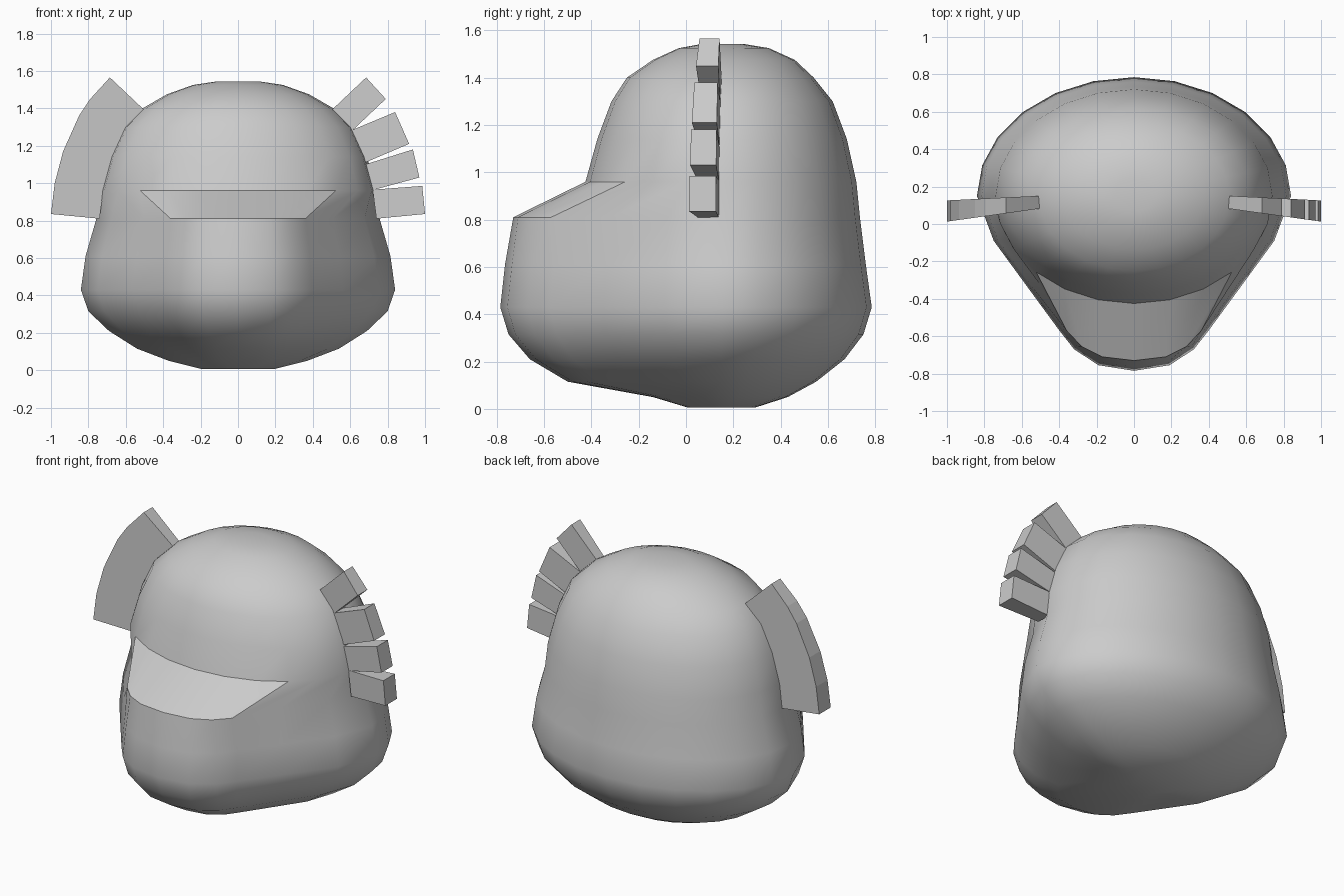
import bpy, bmesh
from math import sin, cos, pi, radians

cube = bpy.data.objects.get("Cube")
if cube:
    bpy.data.objects.remove(cube, do_unlink=True)

grey = bpy.data.materials.new("plain grey")
grey.use_nodes = True
grey.diffuse_color = (0.6, 0.6, 0.6, 1)
grey.node_tree.nodes["Principled BSDF"].inputs["Base Color"].default_value = (0.6, 0.6, 0.6, 1)

MID_Y = 0.15   # depth of the widest line
HALF = 12      # steps from front centre to back centre


def make_object(name, bm):
    bmesh.ops.recalc_face_normals(bm, faces=bm.faces)
    mesh = bpy.data.meshes.new(name)
    bm.to_mesh(mesh)
    bm.free()
    mesh.materials.append(grey)
    obj = bpy.data.objects.new(name, mesh)
    bpy.context.collection.objects.link(obj)
    return obj


# Half outline of the snout and cheeks at their fullest, from the front centre
SNOUT = [(0, -.785), (.19, -.755), (.32, -.67), (.395, -.575), (.56, -.35), (.75, -.09)]
BROW = [(0, -.73), (.17, -.71), (.28, -.655), (.36, -.57)]


def half_ring(width, front, back, snout):
    pts = []
    for k in range(HALF + 1):
        a = pi * k / HALF
        if k < 6 and snout:
            x, y = SNOUT[k]
            pts.append((x * width / .84, MID_Y + (y - MID_Y) * (MID_Y - front) / .935))
        else:
            depth = MID_Y - front if k < 6 else back - MID_Y
            pts.append((width * sin(a), MID_Y - depth * cos(a)))
    return pts


# Helmet levels: height, half width, front, back, has snout
LEVELS = [
    (.005, .19, .01, .29, True), (.05, .37, -.14, .43, True),
    (.115, .54, -.5, .55, True), (.21, .69, -.66, .67, True),
    (.315, .8, -.75, .75, True), (.43, .84, -.785, .785, True),
    (.61, .815, -.765, .76, True), (.81, .757, -.73, .735, True),
    (.96, .74, -.425, .72, False), (1.14, .69, -.375, .68, False),
    (1.3, .615, -.315, .62, False), (1.4, .51, -.25, .54, False),
    (1.475, .38, -.14, .46, False), (1.525, .24, -.03, .35, False),
    (1.543, .12, .07, .24, False),
]

bm = bmesh.new()
rings = []
for z, width, front, back, snout in LEVELS:
    half = half_ring(width, front, back, snout)
    if z == .81:
        half[:len(BROW)] = BROW
    outline = half + [(-x, y) for x, y in half[-2:0:-1]]
    rings.append([bm.verts.new((x, y, z)) for x, y in outline])

shelf = set()
count = 2 * HALF
for level, (low, high) in enumerate(zip(rings, rings[1:])):
    for k in range(count):
        n = (k + 1) % count
        face = bm.faces.new((low[k], low[n], high[n], high[k]))
        # Sloping shelf over the snout
        if LEVELS[level][0] == .81 and (k < 3 or k >= count - 3):
            shelf.add(face)
bm.faces.new(rings[0])
bm.faces.new(rings[-1])
for edge in bm.edges:
    if sum(f in shelf for f in edge.link_faces) == 1:
        edge.smooth = False
helmet = make_object("helmet", bm)
bpy.ops.object.select_all(action='DESELECT')
bpy.context.view_layer.objects.active = helmet
helmet.select_set(True)
bpy.ops.object.shade_smooth_by_angle(angle=radians(60), keep_sharp_edges=True)
helmet.select_set(False)


# Flat fins, swept slightly forward toward their outer edge
def fin(name, outer, inner, side):
    bm = bmesh.new()
    layers = []
    for start, slope in ((.08, -.14), (.15, -.05)):
        layers.append([[bm.verts.new((side * x, start + slope * (x - .52), z))
                        for x, z in row] for row in (outer, inner)])
    (fo, fi), (bo, bi) = layers
    for i in range(len(outer) - 1):
        j = i + 1
        for quad in ((fo[i], fo[j], fi[j], fi[i]), (bo[i], bo[j], bi[j], bi[i]),
                     (fo[i], fo[j], bo[j], bo[i]), (fi[i], fi[j], bi[j], bi[i])):
            bm.faces.new(quad)
    for i in (0, -1):
        bm.faces.new((fo[i], bo[i], bi[i], fi[i]))
    make_object(name, bm)


# Left side: four separate blocks, each as lower and upper edge
BLOCKS = [
    ([(1, .835), (.985, .985)], [(.74, .81), (.72, .965)]),
    ([(.97, 1.03), (.935, 1.18)], [(.71, .96), (.68, 1.1)]),
    ([(.915, 1.21), (.84, 1.38)], [(.68, 1.11), (.6, 1.28)]),
    ([(.79, 1.45), (.685, 1.565)], [(.61, 1.28), (.5, 1.39)]),
]
for number, (outer, inner) in enumerate(BLOCKS, 1):
    fin("left_fin_block_%d" % number, outer, inner, 1)

# Right side: one continuous curved fin
fin("right_fin",
    [(1, .835), (.98, 1), (.935, 1.17), (.85, 1.36), (.79, 1.45), (.685, 1.565)],
    [(.74, .81), (.72, .965), (.67, 1.13), (.61, 1.27), (.57, 1.33), (.5, 1.39)], -1)
